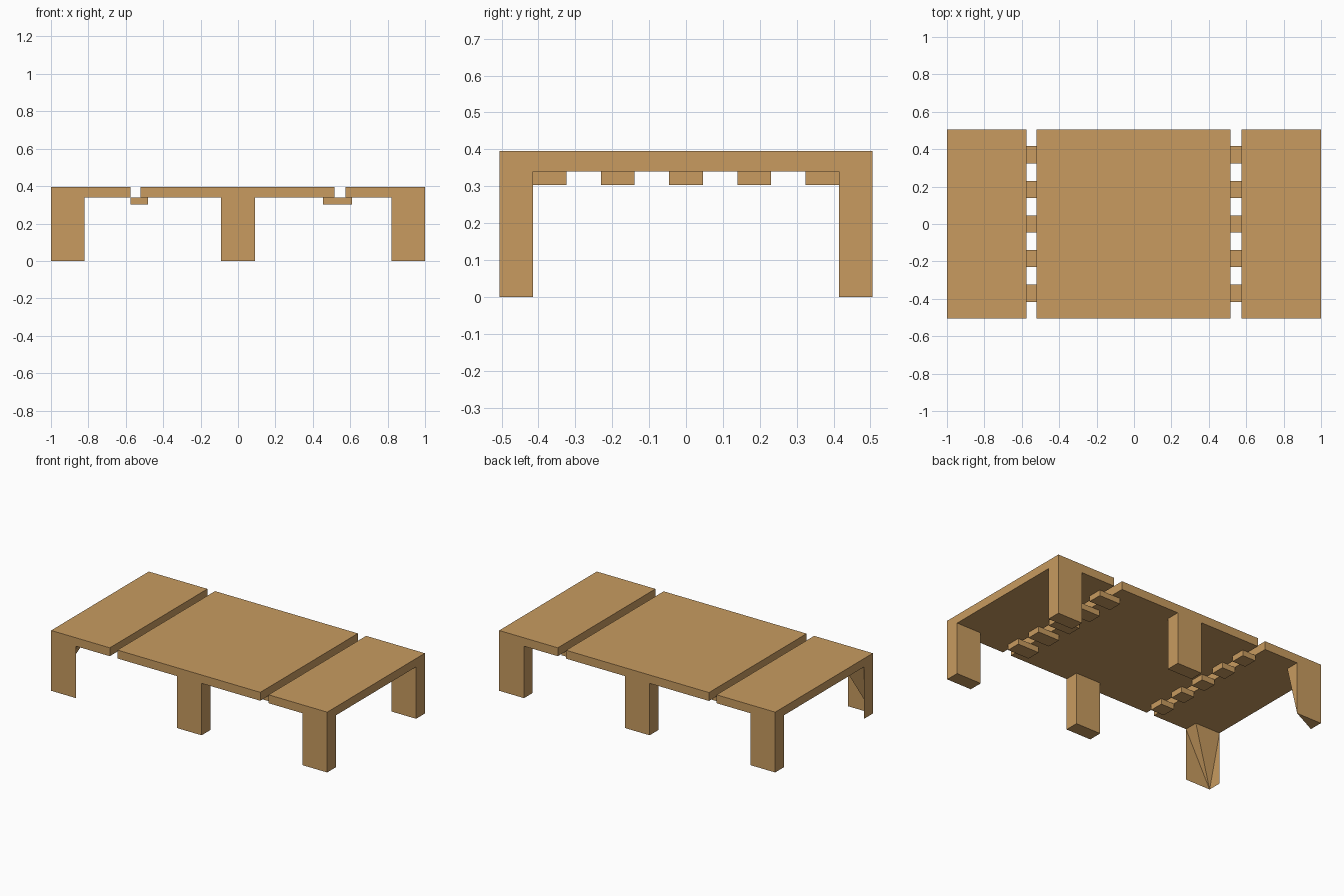
import bpy, bmesh
from mathutils import Vector

if "Cube" in bpy.data.objects:
    bpy.data.objects.remove(bpy.data.objects["Cube"])

W, LEG_Y = 0.505, 0.415          # half depth, inner side of the legs
Z0, Z1, SLAT_Z = 0.34, 0.395, 0.303

wood = bpy.data.materials.new("wood")
wood.diffuse_color = (0.58, 0.33, 0.117, 1)
wood.use_nodes = True
wood.node_tree.nodes["Principled BSDF"].inputs["Base Color"].default_value = wood.diffuse_color


def box(bm, x0, x1, y0, y1, z0, z1):
    r = bmesh.ops.create_cube(bm, size=1)
    for v in r["verts"]:
        v.co = Vector((x1 if v.co.x > 0 else x0,
                       y1 if v.co.y > 0 else y0,
                       z1 if v.co.z > 0 else z0))


def finish(bm, name):
    me = bpy.data.meshes.new(name)
    bm.to_mesh(me)
    bm.free()
    me.materials.append(wood)
    ob = bpy.data.objects.new(name, me)
    bpy.context.collection.objects.link(ob)


def panel(x0, x1, leg0, leg1):
    """Slab with a leg pulled down at the front and back, between leg0 and leg1."""
    bm = bmesh.new()
    box(bm, x0, x1, -W, W, Z0, Z1)
    cuts = [((x, 0, 0), (1, 0, 0)) for x in (leg0, leg1) if x0 < x < x1]
    cuts += [((0, y, 0), (0, 1, 0)) for y in (-LEG_Y, LEG_Y)]
    for co, no in cuts:
        bmesh.ops.bisect_plane(bm, geom=bm.verts[:] + bm.edges[:] + bm.faces[:],
                               plane_co=co, plane_no=no)
    feet = []
    for f in bm.faces:
        c = f.calc_center_median()
        if f.normal.z < -0.9 and leg0 < c.x < leg1 and abs(c.y) > LEG_Y:
            feet.append(f)
    r = bmesh.ops.extrude_face_region(bm, geom=feet)
    for v in r["geom"]:
        if isinstance(v, bmesh.types.BMVert):
            v.co.z = 0
    for f in feet:
        if f.is_valid:
            bm.faces.remove(f)
    bmesh.ops.recalc_face_normals(bm, faces=bm.faces[:])
    return bm


def find(bm, *co):
    return min(bm.verts, key=lambda v: (v.co - Vector(co)).length)


def collapse(bm, y, target):
    """Pull the inner bottom corner of a left leg onto another bottom corner."""
    inner, top = find(bm, -0.82, y, 0), find(bm, -0.82, y, Z0)
    for f in list(inner.link_faces):
        if top in f.verts[:]:
            opposite = next(v for v in f.verts if v != inner and
                            not any(inner in e.verts[:] for e in v.link_edges))
            bmesh.utils.face_split(f, inner, opposite)
    bmesh.ops.pointmerge(bm, verts=[inner, target], merge_co=target.co.copy())


# Table panels with their legs
finish(panel(-0.52, 0.515, -0.09, 0.09), "middle_panel")
finish(panel(0.575, 1, 0.82, 1), "right_panel")

# Left panel: both legs have a collapsed inner corner
left = panel(-1, -0.575, -1, -0.82)
collapse(left, -LEG_Y, find(left, -1, -W, 0))
collapse(left, LEG_Y, find(left, -0.82, W, 0))
finish(left, "left_panel")

# Slats bridging the gaps
for side, x0, x1 in (("left", -0.575, -0.48), ("right", 0.455, 0.61)):
    for i in range(5):
        y = (i - 2) * 0.185
        bm = bmesh.new()
        box(bm, x0, x1, y - 0.046, y + 0.046, SLAT_Z, Z0)
        finish(bm, f"{side}_slat_{i + 1}")
